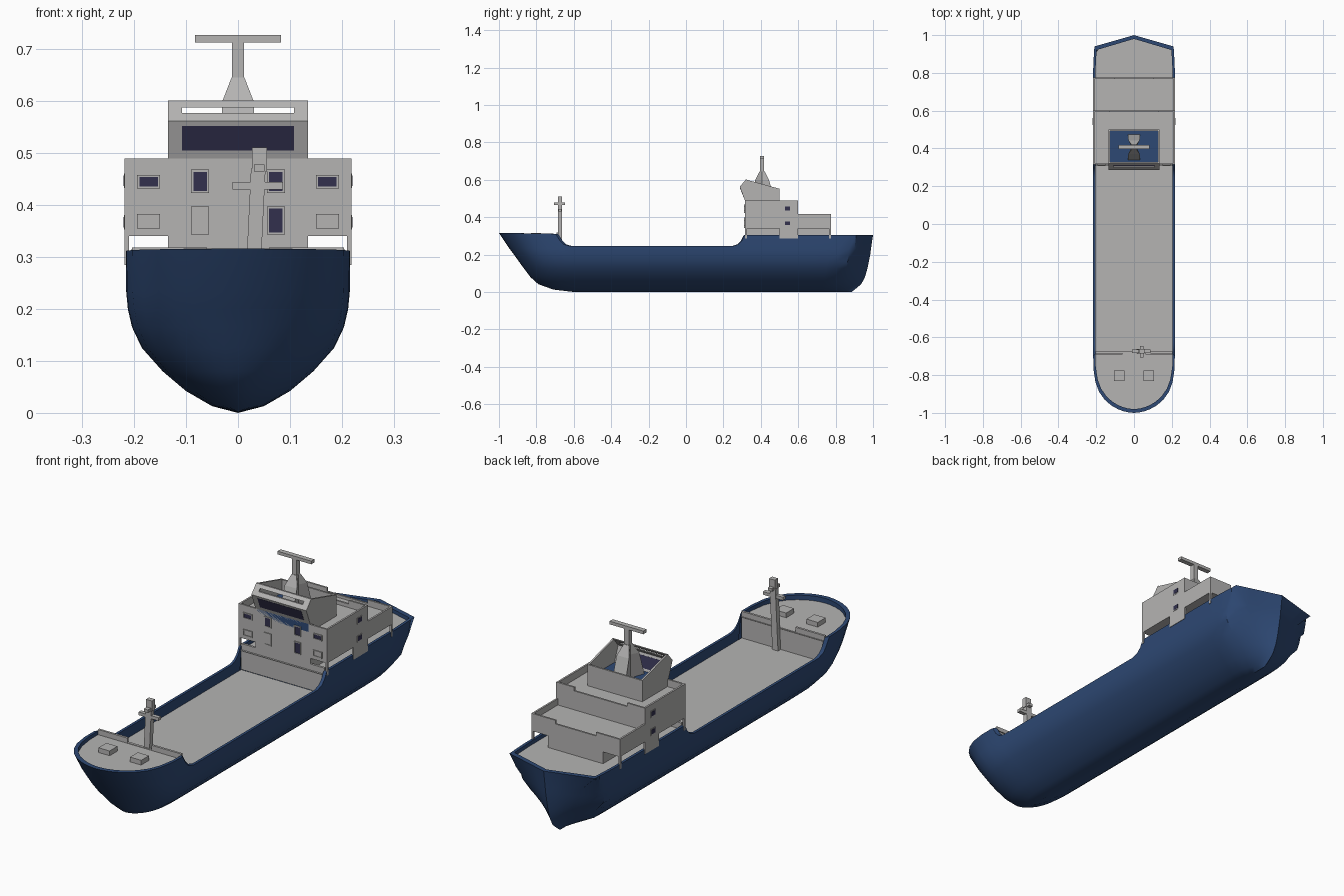
import bpy, bmesh, math

if "Cube" in bpy.data.objects:
    bpy.data.objects.remove(bpy.data.objects["Cube"])

def material(name, rgb):
    m = bpy.data.materials.new(name)
    m.diffuse_color = (*rgb, 1)
    m.use_nodes = True
    m.node_tree.nodes["Principled BSDF"].inputs["Base Color"].default_value = m.diffuse_color
    return m

GREY = material("light grey paint", (0.46, 0.455, 0.45))
BLUE = material("navy hull blue", (0.027, 0.066, 0.175))
GLASS = material("dark window glass", (0.032, 0.03, 0.075))

def make(name, bm, mat):
    bmesh.ops.remove_doubles(bm, verts=bm.verts, dist=1e-5)
    bmesh.ops.recalc_face_normals(bm, faces=bm.faces)
    me = bpy.data.meshes.new(name)
    bm.to_mesh(me)
    bm.free()
    me.materials.append(mat)
    ob = bpy.data.objects.new(name, me)
    bpy.context.collection.objects.link(ob)
    return ob

def loft(name, rings, mat, caps=True, closed=True):
    bm = bmesh.new()
    rows = [[bm.verts.new(p) for p in r] for r in rings]
    n = len(rows[0])
    for a, b in zip(rows, rows[1:]):
        for i in range(n if closed else n - 1):
            j = (i + 1) % n
            bm.faces.new((a[i], a[j], b[j], b[i]))
    if caps:
        bm.faces.new(rows[0])
        bm.faces.new(rows[-1])
    return make(name, bm, mat)

def prism(name, yz, x0, x1, mat=GREY):
    return loft(name, [[(x, y, z) for y, z in yz] for x in (x0, x1)], mat)

def box(name, x0, x1, y0, y1, z0, z1, mat=GREY):
    return prism(name, [(y0, z0), (y1, z0), (y1, z1), (y0, z1)], x0, x1, mat)

def pair(name, x0, x1, *rest):
    box(name + "_right", x0, x1, *rest)
    box(name + "_left", -x1, -x0, *rest)

def interp(tab, v):
    if v <= tab[0][0]:
        return tab[0][1]
    for (a, p), (b, q) in zip(tab, tab[1:]):
        if v <= b:
            return p + (q - p) * (v - a) / (b - a)
    return tab[-1][1]

# ---- hull: half-section, stem rake, stern rake and sheer line
SECTION = [(0, 0), (.05, .013), (.10, .042), (.145, .08), (.185, .125),
           (.204, .165), (.212, .20), (.215, .232), (.216, .315)]
STEM = [(0, -.60), (.008, -.68), (.02, -.75), (.042, -.79), (.08, -.832),
        (.125, -.866), (.20, -.92), (.232, -.944), (.315, -1)]
STERN = [(0, .885), (.03, .925), (.05, .945), (.10, .965), (.20, .985), (.315, 1)]
SHEER = [(-1, .316), (-.70, .311), (-.69, .30), (-.675, .275), (-.655, .255), (-.62, .245),
         (.25, .245), (.28, .255), (.30, .275), (.312, .30), (.32, .305), (1, .305)]
YS = [-1, -.997, -.99, -.98, -.96, -.93, -.89, -.84, -.77, -.70, -.69, -.675, -.655, -.62,
      -.5, -.3, 0, .15, .25, .28, .30, .312, .32, .5, .65, .76, .82, .88, .91, .94, .96, .98, 1]

def fullness(y, z):
    d, e = y + 1, 1 - y
    bow = (1 - (1 - min(d / .3, 1)) ** 3) ** .55
    run = .06 + .12 * (1 - z / .315)
    stern = .97 * e / run if e < run else min(1, .97 + .03 * (e - run) / .1)
    return bow * stern

def hull_point(y, w, z, side):
    sb = (interp(STEM, z) + 1) * max(0, 1 - (y + 1) / .8)
    ss = (1 - interp(STERN, z)) * max(0, 1 - (1 - y) / .4)
    zz = interp(SHEER, y) if z > .3 else z
    return (side * w * fullness(y, z), y + sb - ss, zz)

def deck_z(y):
    return .295 if y <= -.69 else (.20 if y < .315 else .288)

def inner(y, z, side):
    return (side * .204 * fullness(y, .315), y * .98, z)

rings = []
for y in YS:
    half = []
    for s in (-1, 1):
        r = [hull_point(y, w, z, s) for w, z in SECTION]
        r += [inner(y, interp(SHEER, y), s), inner(y, deck_z(y), s)]
        half.append(r)
    rings.append(half[0][::-1] + half[1][1:])
hull = loft("hull", rings, BLUE, caps=False, closed=False)
bpy.context.view_layer.objects.active = hull
hull.select_set(True)
bpy.ops.object.shade_smooth_by_angle(angle=math.radians(35))
hull.select_set(False)

# ---- decks
for name, lo, hi, z in (("foredeck", -1, -.69, .295), ("main_deck", -.70, .32, .20),
                        ("aft_deck", .312, 1, .288)):
    ys = [y for y in YS if lo <= y <= hi]
    loft(name, [[inner(y, z, -1), inner(y, z, 1)] for y in ys], GREY, caps=False, closed=False)

# ---- forecastle bulkhead, breakwater and hatches
box("fore_bulkhead", -.204, .204, -.692, -.682, .20, .297)
pair("breakwater", .06, .204, -.692, -.682, .29, .318)
pair("fore_hatch", .05, .105, -.83, -.775, .29, .316)

# ---- foremast
loft("foremast", [[(cx + a * .014, -.674 + b * .011, z)
     for a, b in ((-1, -1), (1, -1), (1, 1), (-1, 1))]
     for cx, z in ((.026, .20), (.039, .47))], GREY)
box("foremast_cap", .027, .056, -.685, -.663, .465, .511)
box("foremast_crossbar", -.011, .087, -.683, -.665, .43, .444)
box("foremast_lamp_arm", .031, .051, -.706, -.647, .465, .478)

# ---- deckhouse
box("house_front_bulkhead", -.205, .205, .315, .325, .20, .315)
box("house_core", -.135, .135, .315, .775, .20, .345)
box("upper_house", -.218, .218, .315, .60, .34, .458)
box("lower_house", -.218, .218, .59, .775, .34, .39)
pair("side_panel", .210, .218, .50, .60, .285, .345)
pair("front_post", .210, .218, .315, .325, .285, .345)
pair("aft_post", .210, .218, .765, .775, .285, .345)

# ---- bulwarks round the house decks, lower in the middle aft
box("upper_front_bulwark", -.218, .218, .315, .323, .45, .49)
pair("upper_side_bulwark", .210, .218, .315, .60, .45, .49)
pair("upper_aft_bulwark", .13, .218, .592, .60, .45, .49)
box("upper_aft_bulwark_middle", -.13, .13, .592, .60, .45, .474)
pair("lower_side_bulwark", .210, .218, .59, .775, .38, .418)
pair("lower_aft_bulwark", .10, .218, .767, .775, .38, .418)
box("lower_aft_bulwark_middle", -.10, .10, .767, .775, .38, .402)

# ---- house windows: frame of four bars plus a pane
def window(name, x0, x1, z0, z1, glazed):
    f, y0, y1 = .004, .311, .316
    box(name + "_sill", x0 - f, x1 + f, y0, y1, z0 - f, z0)
    box(name + "_head", x0 - f, x1 + f, y0, y1, z1, z1 + f)
    box(name + "_jamb_a", x0 - f, x0, y0, y1, z0, z1)
    box(name + "_jamb_b", x1, x1 + f, y0, y1, z0, z1)
    box(name + "_pane", x0, x1, .3135, y1, z0, z1, GLASS if glazed else GREY)

for s, side in ((-1, "left"), (1, "right")):
    for part, cx, hw, z0, z1, glazed in (
            ("upper_inner", .073, .013, .427, .464, True),
            ("lower_inner", .073, .013, .347, .393, s > 0),
            ("upper_outer", .172, .018, .436, .454, True),
            ("lower_outer", .172, .018, .359, .379, False)):
        window(f"{part}_window_{side}", s * cx - hw, s * cx + hw, z0, z1, glazed)
for level, z in (("upper", .447), ("lower", .367)):
    pair(level + "_side_frame", .216, .2195, .525, .561, z - .014, z + .014)
    pair(level + "_side_glass", .216, .2205, .529, .557, z - .010, z + .010, GLASS)

# ---- open-topped wheelhouse
side = [(.315, .45), (.315, .49), (.287, .562), (.32, .601), (.50, .552), (.50, .45)]
prism("wheelhouse_side_right", side, .127, .135)
prism("wheelhouse_side_left", side, -.135, -.127)
box("wheelhouse_back", -.135, .135, .492, .50, .45, .552)
box("wheelhouse_floor", -.127, .127, .315, .492, .455, .495, BLUE)

def slab(name, x0, x1, p, q, t0, t1, z0, z1, mat=GREY):
    at = lambda z: p[0] + (q[0] - p[0]) * (z - p[1]) / (q[1] - p[1])
    prism(name, [(at(z0) + t0, z0), (at(z1) + t0, z1), (at(z1) + t1, z1), (at(z0) + t1, z0)],
          x0, x1, mat)

low, mid, top = (.315, .49), (.287, .562), (.32, .601)
slab("wheelhouse_front", -.135, .135, low, mid, 0, .008, .49, .562)
slab("windscreen", -.108, .108, low, mid, -.001, .0085, .505, .552, GLASS)
slab("visor_bottom", -.135, .135, mid, top, 0, .008, .562, .577)
slab("visor_top", -.135, .135, mid, top, 0, .008, .588, .601)
slab("visor_end_right", .108, .135, mid, top, 0, .008, .577, .588)
slab("visor_end_left", -.135, -.108, mid, top, 0, .008, .577, .588)

# ---- main mast: waisted pedestal, pole and radar bar
CY = .407
loft("mast_pedestal", [[(-w, CY - d, z), (w, CY - d, z), (.012, CY, z),
     (w, CY + d, z), (-w, CY + d, z), (-.012, CY, z)]
     for w, d, z in ((.033, .069, .49), (.030, .036, .60), (.0125, .013, .645))], GREY)
box("mast_pole", -.0115, .0115, CY - .011, CY + .011, .64, .714)
box("radar_bar", -.083, .083, CY - .011, CY + .011, .713, .727)
